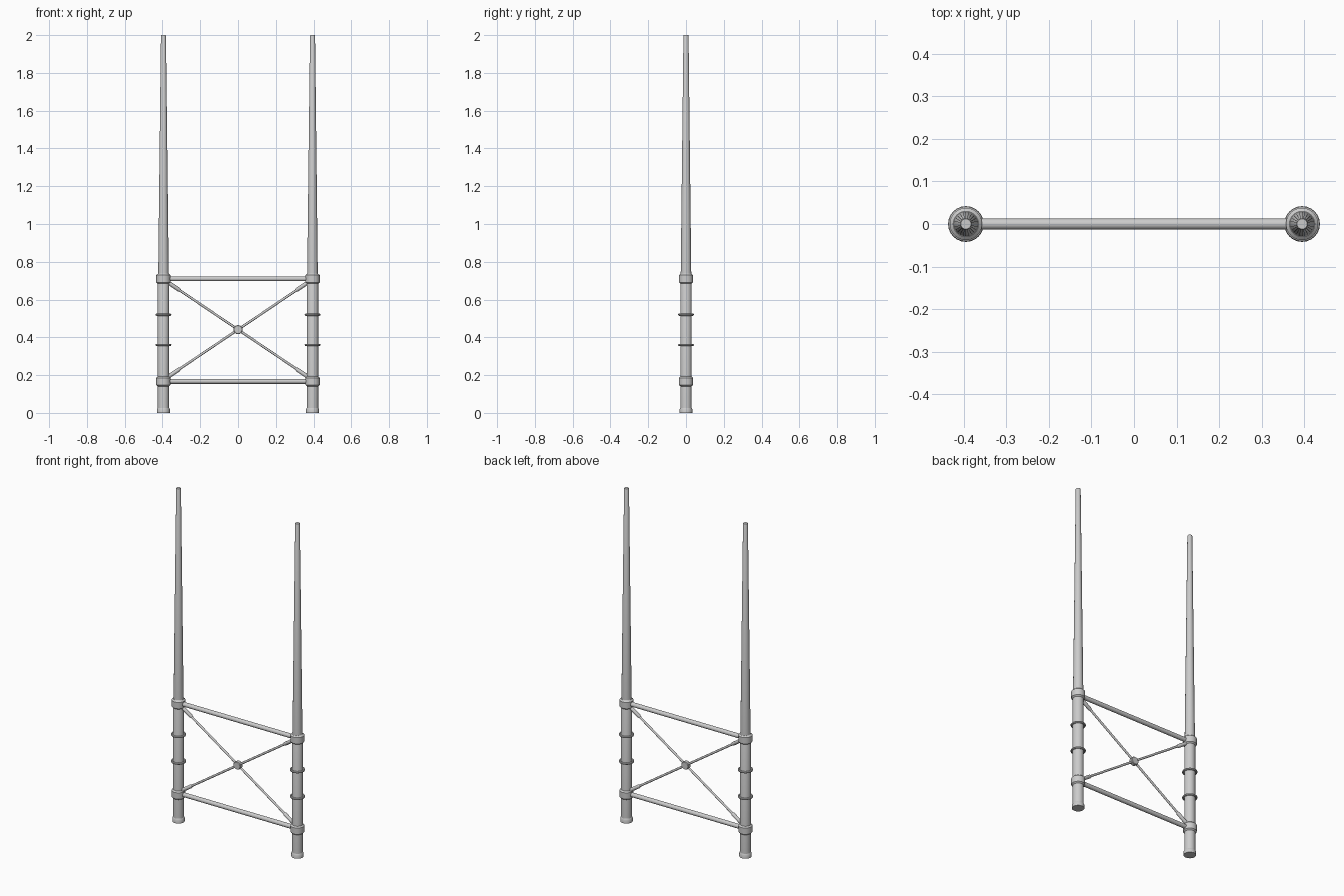
import bpy, bmesh, math
from mathutils import Vector

if "Cube" in bpy.data.objects:
    bpy.data.objects.remove(bpy.data.objects["Cube"])

POST_X = 0.395
RAIL_Z = (0.167, 0.71)
HUB = Vector((0, 0, 0.441))


def finish(obj):
    bpy.ops.object.select_all(action='DESELECT')
    obj.select_set(True)
    bpy.context.view_layer.objects.active = obj
    bpy.ops.object.shade_smooth_by_angle(angle=math.radians(35))
    return obj


def lathe(name, profile, start=(0, 0, 0), axis=(0, 0, 1), sides=24):
    """Revolve (radius, height) points around an axis and cap both ends."""
    bm = bmesh.new()
    rings = [[bm.verts.new((r * math.cos(2 * math.pi * i / sides),
                            r * math.sin(2 * math.pi * i / sides), h))
              for i in range(sides)] for r, h in profile]
    for a, b in zip(rings, rings[1:]):
        for i in range(sides):
            j = (i + 1) % sides
            bm.faces.new((a[i], a[j], b[j], b[i]))
    bm.faces.new(rings[0][::-1])
    bm.faces.new(rings[-1])
    mesh = bpy.data.meshes.new(name)
    bm.to_mesh(mesh)
    bm.free()
    obj = bpy.data.objects.new(name, mesh)
    bpy.context.collection.objects.link(obj)
    obj.location = start
    obj.rotation_euler = Vector(axis).to_track_quat('Z', 'Y').to_euler()
    return finish(obj)


def rod(name, a, b, radius, sides=16):
    d = Vector(b) - Vector(a)
    return lathe(name, [(radius, 0), (radius, d.length)], a, d, sides)


for side, s in (("left", -1), ("right", 1)):
    x = s * POST_X
    # post: foot, straight lower tube and tapered upper mast
    lathe(side + "_foot", [(0.034, 0), (0.034, 0.02), (0.030, 0.027)], (x, 0, 0))
    lathe(side + "_lower_tube", [(0.030, 0.002), (0.030, 0.733), (0.028, 0.738)], (x, 0, 0))
    lathe(side + "_tapered_mast", [(0.028, 0.73), (0.0135, 1.997), (0.012, 2.0)], (x, 0, 0))

    # bevelled collars where the rails join
    for level, z in zip(("lower", "upper"), RAIL_Z):
        lathe(f"{side}_{level}_collar",
              [(0.030, -0.026), (0.038, -0.019), (0.038, 0.019), (0.030, 0.026)], (x, 0, z))

    # thin rings between the collars
    for i, z in enumerate((0.36, 0.52)):
        bpy.ops.mesh.primitive_torus_add(location=(x, 0, z), major_radius=0.036,
                                         minor_radius=0.006, major_segments=24,
                                         minor_segments=8)
        ring = bpy.context.object
        ring.name = f"{side}_ring_{i + 1}"
        finish(ring)

# horizontal rails
for level, z in zip(("lower", "upper"), RAIL_Z):
    rod(level + "_rail", (-POST_X, 0, z), (POST_X, 0, z), 0.013)

# crossed braces with thicker end sleeves
for s, name in ((1, "rising"), (-1, "falling")):
    a = Vector((-s * 0.375, 0, 0.188))
    b = Vector((s * 0.375, 0, 0.694))
    rod(name + "_brace", a, b, 0.0065, 12)
    u = (b - a).normalized()
    for end, p, d in (("lower", a, u), ("upper", b, -u)):
        lathe(f"{name}_brace_{end}_sleeve",
              [(0.0105, 0), (0.0105, 0.075), (0.007, 0.083)], p, d, 12)

# hub at the crossing
lathe("brace_hub", [(0.021, -0.012), (0.024, -0.009), (0.024, 0.009), (0.021, 0.012)],
      HUB, (0, 1, 0), 16)
